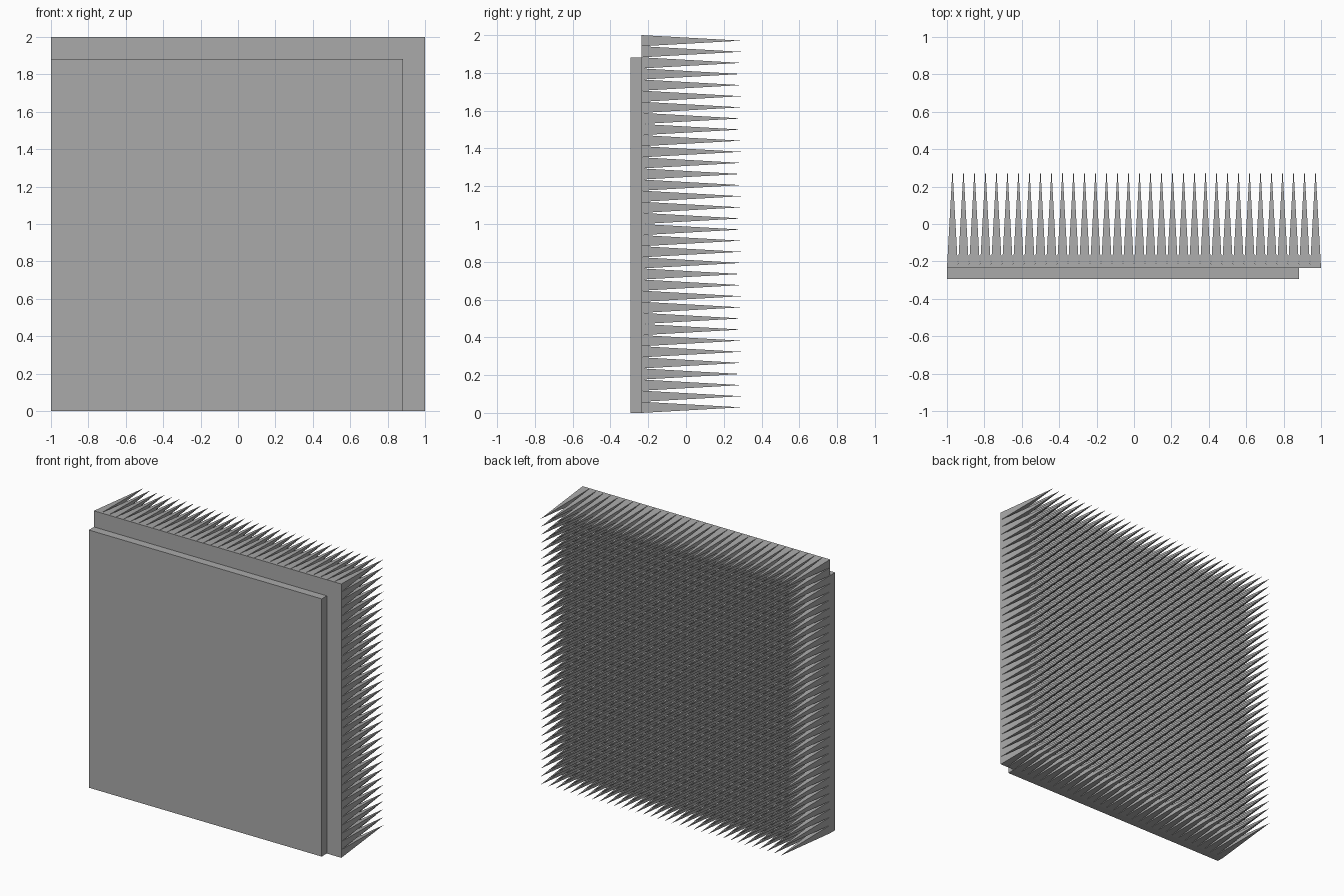
import bpy
import bmesh
from math import radians
from mathutils import Matrix, Vector

cube = bpy.data.objects.get("Cube")
if cube:
    bpy.data.objects.remove(cube, do_unlink=True)

COUNT = 34                # spikes along each side
UNIT = 2 / COUNT          # width of one spike
BASE_Y = -4 * UNIT        # plane where the spikes meet the plate
LENGTH = 9 * UNIT         # spike length

grey = bpy.data.materials.new("plain grey")
grey.use_nodes = True
grey.diffuse_color = (0.4, 0.4, 0.4, 1)
grey.node_tree.nodes["Principled BSDF"].inputs["Base Color"].default_value = grey.diffuse_color


def finish(name, bm):
    bmesh.ops.recalc_face_normals(bm, faces=bm.faces[:])
    mesh = bpy.data.meshes.new(name)
    bm.to_mesh(mesh)
    bm.free()
    mesh.materials.append(grey)
    obj = bpy.data.objects.new(name, mesh)
    bpy.context.collection.objects.link(obj)
    return obj


# Spike field: every grid cell is raised into a square pyramid
bm = bmesh.new()
bmesh.ops.create_grid(bm, x_segments=COUNT, y_segments=COUNT, size=1)
rim = [e for e in bm.edges if e.is_boundary]
bmesh.ops.poke(bm, faces=bm.faces[:], offset=LENGTH)
# One flat face closes the field at the front
bmesh.ops.edgeloop_fill(bm, edges=rim)
bm.transform(Matrix.Translation((0, BASE_Y, 1)) @ Matrix.Rotation(radians(-90), 4, 'X'))
finish("spike_field", bm)

# Front plate: two units smaller, flush with the right and bottom edges
side = 2 - 2 * UNIT
bm = bmesh.new()
bmesh.ops.create_cube(bm, size=1)
bmesh.ops.scale(bm, vec=Vector((side, UNIT, side)), verts=bm.verts[:])
bmesh.ops.translate(bm, vec=Vector((-UNIT, BASE_Y - UNIT / 2, side / 2)), verts=bm.verts[:])
finish("front_plate", bm)
